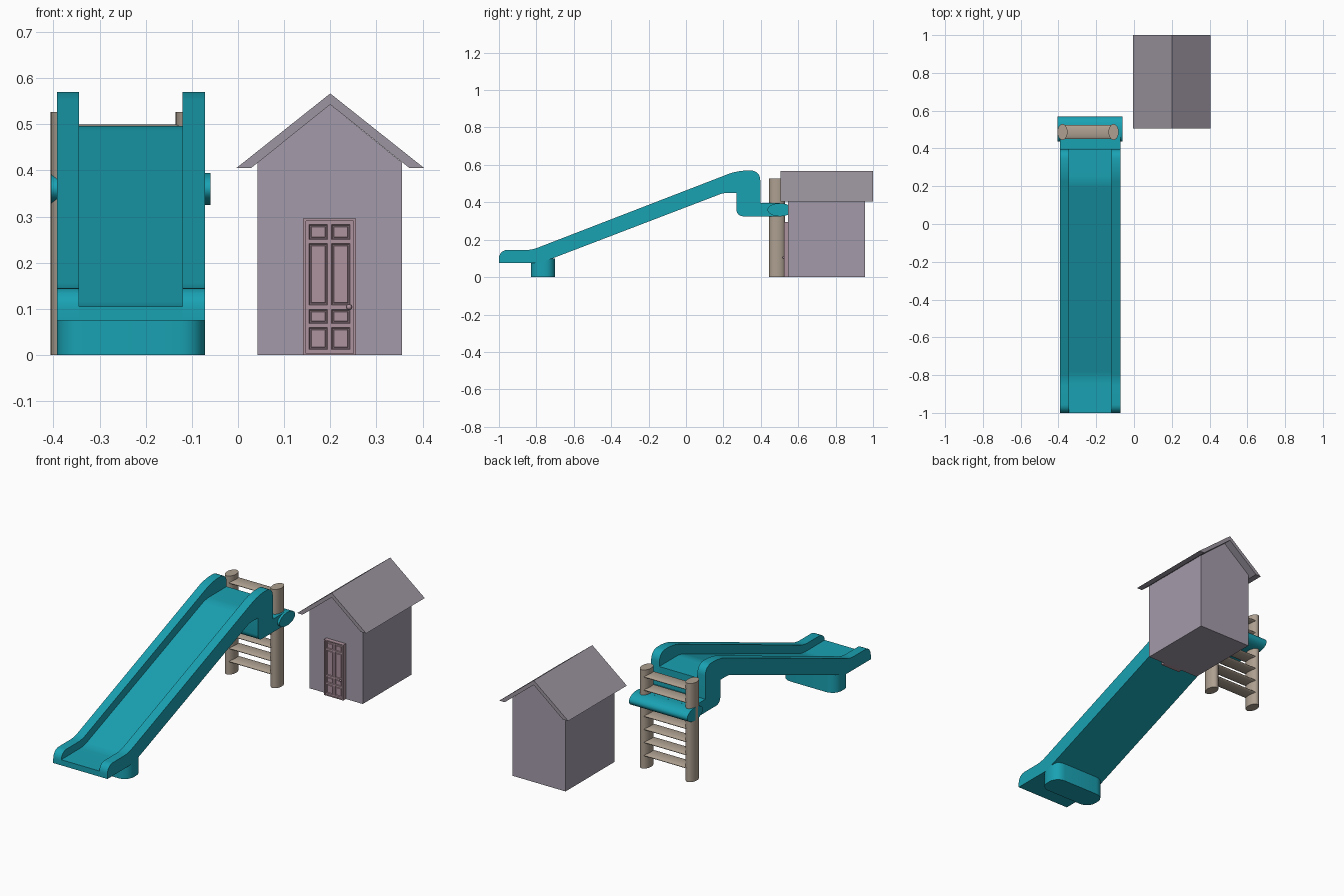
import bpy, bmesh, math
from mathutils import Vector

if "Cube" in bpy.data.objects:
    bpy.data.objects.remove(bpy.data.objects["Cube"])


def material(name, rgb):
    m = bpy.data.materials.new(name)
    m.diffuse_color = (*rgb, 1)
    m.use_nodes = True
    m.node_tree.nodes["Principled BSDF"].inputs["Base Color"].default_value = m.diffuse_color
    return m


TEAL = material("teal plastic", (0.01, 0.36, 0.45))
WOOD = material("wood", (0.42, 0.35, 0.28))
WALL = material("house wall", (0.37, 0.33, 0.40))
ROOF = material("house roof", (0.33, 0.30, 0.35))
DOOR = material("door paint", (0.42, 0.29, 0.34))


def finish(name, bm, mat):
    bmesh.ops.recalc_face_normals(bm, faces=bm.faces)
    me = bpy.data.meshes.new(name)
    bm.to_mesh(me)
    bm.free()
    me.materials.append(mat)
    me.shade_smooth()
    me.set_sharp_from_angle(angle=math.radians(30))
    ob = bpy.data.objects.new(name, me)
    bpy.context.collection.objects.link(ob)
    return ob


def prism(name, pts, axis, a, b, mat):
    """Extrude a 2D outline along the given axis from a to b."""
    def place(p, t):
        return {"x": (t, p[0], p[1]), "y": (p[0], t, p[1]), "z": (p[0], p[1], t)}[axis]
    bm = bmesh.new()
    face = bm.faces.new([bm.verts.new(place(p, a)) for p in pts])
    ext = bmesh.ops.extrude_face_region(bm, geom=[face])
    move = Vector(place((0, 0), b - a))
    bmesh.ops.translate(bm, vec=move, verts=[v for v in ext["geom"] if isinstance(v, bmesh.types.BMVert)])
    return finish(name, bm, mat)


def fillet(corners, steps=6):
    """Round the corners (u, v, tangent length) of an outline."""
    out = []
    for i, (u, v, t) in enumerate(corners):
        c = Vector((u, v))
        if not t:
            out.append(c)
            continue
        p = c + (Vector(corners[i - 1][:2]) - c).normalized() * t
        q = c + (Vector(corners[(i + 1) % len(corners)][:2]) - c).normalized() * t
        for k in range(steps + 1):
            s = k / steps
            # weighted curve close to a circular arc
            w = 0.75
            d = (1 - s) ** 2 + 2 * w * s * (1 - s) + s * s
            out.append((p * (1 - s) ** 2 + c * (2 * w * s * (1 - s)) + q * s * s) / d)
    return out


def ellipse(cu, cv, ru, rv, n=32):
    return [(cu + ru * math.cos(2 * math.pi * i / n), cv + rv * math.sin(2 * math.pi * i / n)) for i in range(n)]


def box(name, x, y, z, mat):
    return prism(name, [(x[0], z[0]), (x[1], z[0]), (x[1], z[1]), (x[0], z[1])], "y", y[0], y[1], mat)


# Slide: shared underside, with a higher outline for the walls than for the bed
under = [(0.50, 0.325, 0), (0.27, 0.325, 0.035), (0.27, 0.45, 0), (0.20, 0.45, 0.02),
         (-0.78, 0.075, 0.02), (-1.0, 0.075, 0)]
wall = under + [(-1.0, 0.145, 0.045), (-0.825, 0.145, 0.03), (0.275, 0.57, 0.05),
                (0.397, 0.57, 0.05), (0.397, 0.395, 0), (0.50, 0.395, 0)]
bed = under + [(-1.0, 0.105, 0), (-0.81, 0.105, 0.03), (0.22, 0.497, 0.03),
               (0.397, 0.497, 0), (0.397, 0.395, 0), (0.50, 0.395, 0)]
prism("slide_wall_left", fillet(wall), "x", -0.392, -0.345, TEAL)
prism("slide_wall_right", fillet(wall), "x", -0.12, -0.072, TEAL)
prism("slide_bed", fillet(bed), "x", -0.345, -0.12, TEAL)

# Rounded foot under the lower end
foot = [(-0.392, -0.83, 0.055), (-0.072, -0.83, 0.055), (-0.072, -0.70, 0.055), (-0.392, -0.70, 0.055)]
prism("slide_foot", fillet(foot), "z", 0, 0.10, TEAL)

# Oval step joining slide and ladder
prism("platform_step", ellipse(0.502, 0.36, 0.066, 0.035), "x", -0.405, -0.06, TEAL)

# Ladder
for side, x in (("left", -0.379), ("right", -0.108)):
    prism("ladder_post_" + side, ellipse(x, 0.487, 0.027, 0.042), "z", 0, 0.527, WOOD)
for i in range(7):
    prism(f"ladder_rung_{i + 1}", ellipse(0.487, 0.07 * (i + 1), 0.038, 0.010, 20), "x", -0.38, -0.107, WOOD)

# House body and gabled roof
prism("house_walls", [(0.042, 0), (0.356, 0), (0.356, 0.417), (0.20, 0.543), (0.042, 0.417)],
      "y", 0.545, 0.957, WALL)
prism("house_roof", [(-0.004, 0.405), (0.028, 0.405), (0.20, 0.543), (0.372, 0.405),
                     (0.404, 0.405), (0.20, 0.567)], "y", 0.505, 1.0, ROOF)

# Door leaf: grid with inset raised panels
xs = [0.147, 0.154, 0.194, 0.203, 0.243, 0.250]
zs = [0.003, 0.012, 0.060, 0.068, 0.099, 0.108, 0.242, 0.250, 0.283, 0.290]
bm = bmesh.new()
grid = [[bm.verts.new((x, 0.529, z)) for x in xs] for z in zs]
panels = []
for j in range(len(zs) - 1):
    for i in range(len(xs) - 1):
        f = bm.faces.new((grid[j][i], grid[j][i + 1], grid[j + 1][i + 1], grid[j + 1][i]))
        if i % 2 and j % 2:
            panels.append(f)
rim = [e for e in bm.edges if e.is_boundary]
ext = bmesh.ops.extrude_edge_only(bm, edges=rim)
bmesh.ops.translate(bm, vec=(0, 0.018, 0), verts=[v for v in ext["geom"] if isinstance(v, bmesh.types.BMVert)])
bm.normal_update()
for thickness, depth in ((0.003, -0.004), (0.003, 0), (0.002, 0.003)):
    bmesh.ops.inset_individual(bm, faces=panels, thickness=thickness, depth=depth)
finish("door_leaf", bm, DOOR)

# Door frame
box("door_frame_left", (0.141, 0.147), (0.523, 0.547), (0, 0.296), DOOR)
box("door_frame_right", (0.250, 0.256), (0.523, 0.547), (0, 0.296), DOOR)
box("door_frame_top", (0.147, 0.250), (0.523, 0.547), (0.290, 0.296), DOOR)
box("door_sill", (0.147, 0.250), (0.523, 0.547), (0, 0.003), DOOR)

# Door knob
bm = bmesh.new()
bmesh.ops.create_uvsphere(bm, u_segments=16, v_segments=10, radius=0.006)
bmesh.ops.translate(bm, vec=(0.241, 0.520, 0.104), verts=bm.verts)
finish("door_knob", bm, DOOR)
prism("door_knob_stem", ellipse(0.241, 0.104, 0.003, 0.003, 12), "y", 0.520, 0.532, DOOR)
